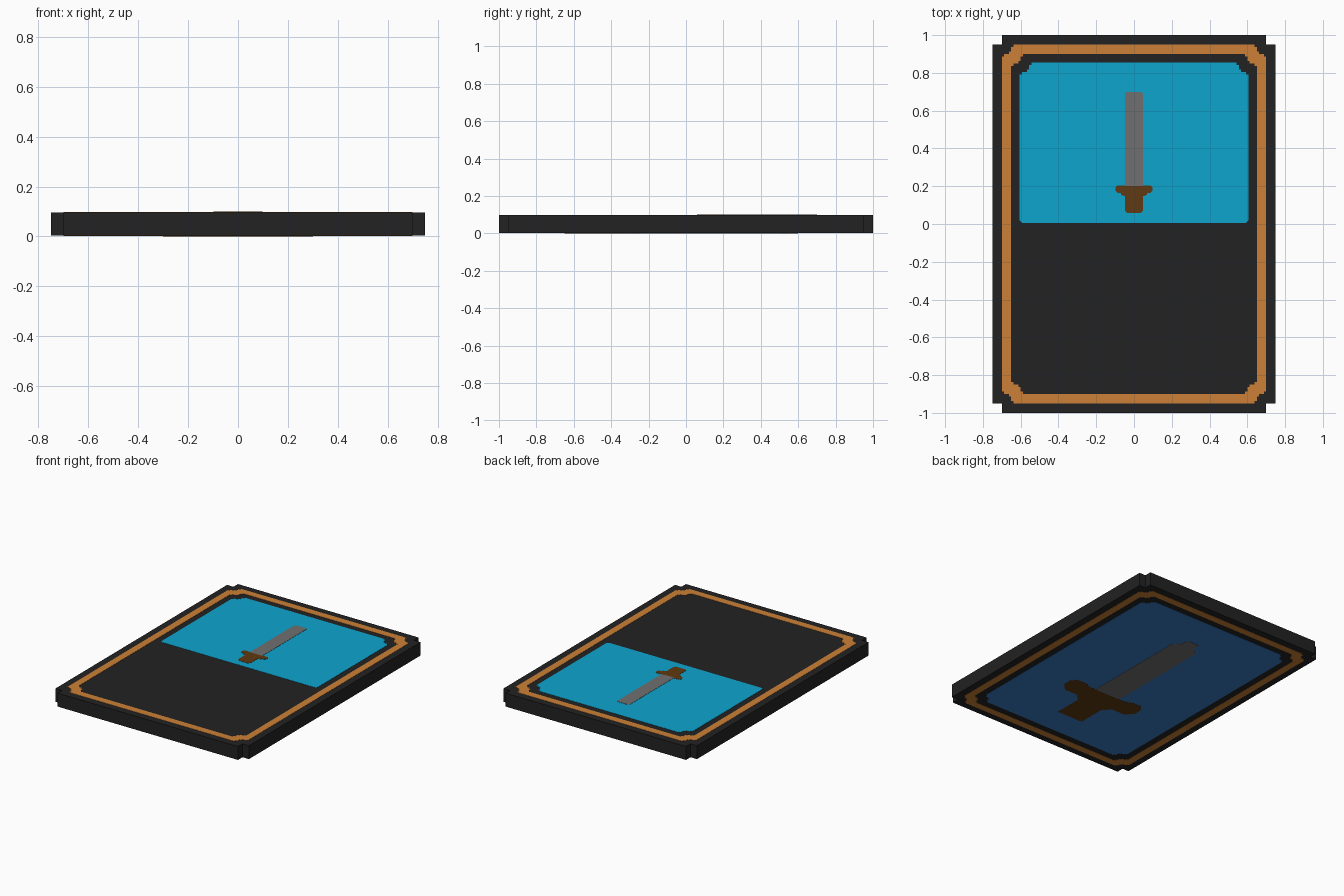
import bpy, bmesh

if "Cube" in bpy.data.objects:
    bpy.data.objects.remove(bpy.data.objects["Cube"])


def material(name, rgb):
    lin = [((c / 255 + 0.055) / 1.055) ** 2.4 if c > 10 else c / 255 / 12.92 for c in rgb]
    m = bpy.data.materials.new(name)
    m.diffuse_color = (*lin, 1)
    m.use_nodes = True
    m.node_tree.nodes["Principled BSDF"].inputs["Base Color"].default_value = m.diffuse_color
    return m


BLACK = material("charcoal", (34, 34, 34))
ORANGE = material("copper orange", (204, 128, 54))
CYAN = material("cyan", (14, 165, 206))
BLUE = material("back blue", (56, 126, 200))
GREY = material("blade grey", (112, 112, 112))
BROWN = material("hilt brown", (96, 58, 18))

P = 0.0125  # size of one step in the painted corners
SQUARE = [(0, .05), (.05, .05), (.05, 0)]
STEPS = [(0, 5 * P), (P, 5 * P), (P, 4 * P), (3 * P, 4 * P), (3 * P, 3 * P),
         (4 * P, 3 * P), (4 * P, P), (5 * P, P), (5 * P, 0)]
CHAMFER = [(0, P), (P, 0)]


def outline(hw, y0, y1, top, bottom):
    """Counter-clockwise rectangle with notched corners."""
    half = [(hw - a, y0 + b) for a, b in reversed(bottom)]
    half += [(hw - a, y1 - b) for a, b in top]
    return mirror(half)


def mirror(half):
    """Close a right-hand profile with its mirror image."""
    return half + [(-x, y) for x, y in reversed(half)]


def plate(name, loop, z0, z1, mat, hole=None):
    """Extruded outline; hole is a matching inner loop for a frame."""
    bm = bmesh.new()
    ring = lambda pts, z: [bm.verts.new((x, y, z)) for x, y in pts]
    n = len(loop)
    lo, hi = ring(loop, z0), ring(loop, z1)
    if hole:
        hlo, hhi = ring(hole, z0), ring(hole, z1)
    else:
        bm.faces.new(hi)
        bm.faces.new(lo[::-1])
    for i in range(n):
        j = (i + 1) % n
        bm.faces.new((lo[i], lo[j], hi[j], hi[i]))
        if hole:
            bm.faces.new((hi[i], hi[j], hhi[j], hhi[i]))
            bm.faces.new((lo[j], lo[i], hlo[i], hlo[j]))
            bm.faces.new((hlo[j], hlo[i], hhi[i], hhi[j]))
    bmesh.ops.recalc_face_normals(bm, faces=bm.faces[:])
    me = bpy.data.meshes.new(name)
    bm.to_mesh(me)
    bm.free()
    me.materials.append(mat)
    ob = bpy.data.objects.new(name, me)
    bpy.context.collection.objects.link(ob)


# Card body with square-notched corners
plate("card_body", outline(.75, -1, 1, SQUARE, SQUARE), .003, .097, BLACK)

# Orange frames on both faces
outer = outline(.70, -.95, .95, STEPS, STEPS)
inner = outline(.65, -.90, .90, STEPS, STEPS)
plate("front_frame", outer, .096, .0985, ORANGE, inner)
plate("back_frame", outer, .0015, .004, ORANGE, inner)

# Picture panels
plate("front_panel", outline(.605, .005, .855, STEPS, CHAMFER), .096, .0985, CYAN)
plate("back_panel", outline(.60, -.85, .85, STEPS, STEPS), .0015, .004, BLUE)

# Small sword on the front
plate("front_blade", mirror([(.048, .20), (.048, .69), (.036, .70)]), .098, .1, GREY)
plate("front_hilt", mirror([(.036, .058), (.048, .07), (.048, .147), (.07, .155), (.07, .165),
                            (.088, .165), (.098, .177), (.098, .195), (.088, .204)]),
      .098, .1, BROWN)

# Large sword on the back
plate("back_blade", mirror([(.09, -.27), (.1, -.25), (.1, .50), (.05, .55), (.05, .59), (.03, .60)]),
      0, .002, GREY)
plate("back_hilt", mirror([(.1, -.65), (.1, -.45), (.15, -.40), (.25, -.40), (.3, -.35), (.3, -.29),
                           (.27, -.25), (.2, -.25), (.15, -.27), (.1, -.27)]),
      .0005, .002, BROWN)
